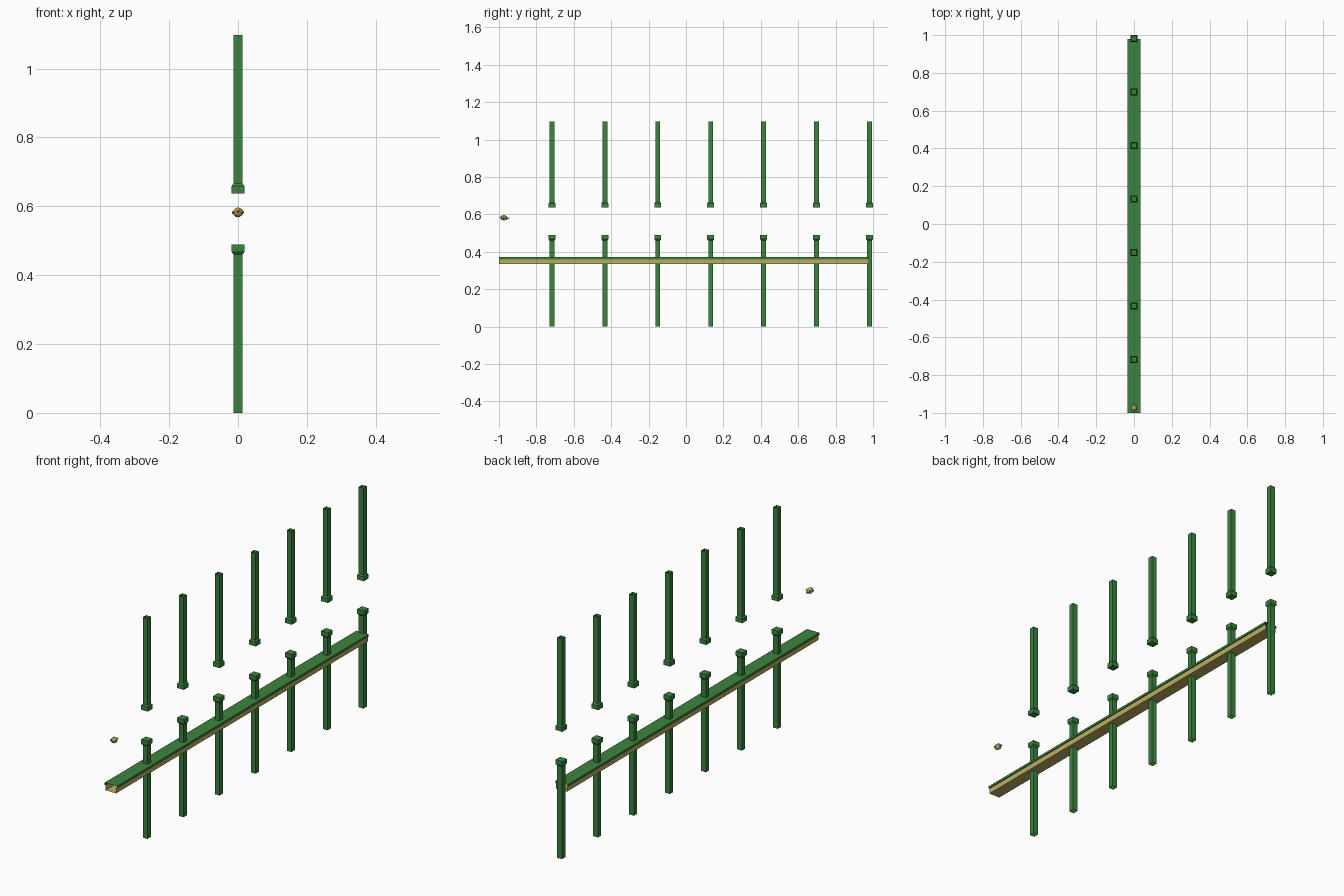
import bpy, bmesh, math
from mathutils import Matrix, Vector

if "Cube" in bpy.data.objects:
    bpy.data.objects.remove(bpy.data.objects["Cube"])


def material(name, rgb):
    m = bpy.data.materials.new(name)
    m.diffuse_color = (*rgb, 1)
    m.use_nodes = True
    m.node_tree.nodes["Principled BSDF"].inputs["Base Color"].default_value = m.diffuse_color
    return m


GREEN = material("green", (0.045, 0.23, 0.05))
TAN = material("tan", (0.50, 0.42, 0.12))
YELLOW = material("bird yellow", (0.50, 0.40, 0.12))
ORANGE = material("beak orange", (0.62, 0.20, 0.06))
WHITE = material("eye white", (0.75, 0.75, 0.70))
BLACK = material("pupil black", (0.02, 0.02, 0.02))


def finish(name, bm, mat):
    me = bpy.data.meshes.new(name)
    bm.to_mesh(me)
    bm.free()
    me.materials.append(mat)
    ob = bpy.data.objects.new(name, me)
    bpy.context.collection.objects.link(ob)
    return ob


def square_pipe(name, y, rings):
    """Square tube through (half width, z) rings; mouth (last ring) closed."""
    bm = bmesh.new()
    loops = [[bm.verts.new((sx * h, y + sy * h, z))
              for sx, sy in ((-1, -1), (1, -1), (1, 1), (-1, 1))] for h, z in rings]
    for a, b in zip(loops, loops[1:]):
        for i in range(4):
            j = (i + 1) % 4
            bm.faces.new((a[i], a[j], b[j], b[i]))
    bm.faces.new(loops[-1])
    if rings[0][1] > rings[-1][1]:
        bmesh.ops.reverse_faces(bm, faces=bm.faces)
    finish(name, bm, GREEN)


def strip(name, profile, y0, y1, mat):
    """Open x-z profile drawn along y, with open ends."""
    bm = bmesh.new()
    a = [bm.verts.new((x, y0, z)) for x, z in profile]
    b = [bm.verts.new((x, y1, z)) for x, z in profile]
    for i in range(len(profile) - 1):
        bm.faces.new((a[i], a[i + 1], b[i + 1], b[i]))
    finish(name, bm, mat)


def ball(name, centre, size, mat, subdiv=1, rot=Matrix()):
    bm = bmesh.new()
    bmesh.ops.create_icosphere(bm, subdivisions=subdiv, radius=1)
    bm.transform(Matrix.Translation(centre) @ rot @ Matrix.Diagonal((*size, 1)))
    return finish(name, bm, mat)


# Pipe pairs
P, C = 0.013, 0.0185
for i in range(7):
    y = -0.717 + 0.283 * i
    square_pipe(f"lower_pipe_{i + 1}", y,
                [(P, 0), (P, 0.46), (C, 0.467), (C, 0.489)])
    square_pipe(f"upper_pipe_{i + 1}", y,
                [(P, 1.097), (P, 0.666), (C, 0.659), (C, 0.637)])

# Ground: grass sheet with overhanging lips, earth channel below
strip("grass", [(0.029, 0.36), (0.034, 0.36), (0.034, 0.371),
                (-0.034, 0.371), (-0.034, 0.36), (-0.029, 0.36)], -1, 0.979, GREEN)
strip("earth", [(-0.029, 0.36), (-0.029, 0.334), (0.029, 0.334), (0.029, 0.36)],
      -1, 0.979, TAN)

# Bird, flying towards the pipes (+y)
c = Vector((0, -0.974, 0.582))
ball("bird_body", c, (0.0145, 0.019, 0.0145), YELLOW, 2)
ball("bird_tail", c + Vector((0, -0.018, 0.003)), (0.005, 0.007, 0.003), YELLOW)
for s, side in ((-1, "left"), (1, "right")):
    ball(f"{side}_wing", c + Vector((s * 0.014, -0.005, 0)), (0.0035, 0.009, 0.005), YELLOW)
    ball(f"{side}_eye", c + Vector((s * 0.009, 0.011, 0.006)), (0.004, 0.005, 0.005), WHITE)
    ball(f"{side}_pupil", c + Vector((s * 0.011, 0.0145, 0.006)), (0.002, 0.002, 0.0025), BLACK)
bm = bmesh.new()
bmesh.ops.create_cone(bm, cap_ends=True, segments=6, radius1=0.0065, radius2=0.001, depth=0.014)
bm.transform(Matrix.Translation(c + Vector((0, 0.022, -0.003))) @ Matrix.Rotation(-math.pi / 2, 4, 'X'))
finish("bird_beak", bm, ORANGE)
